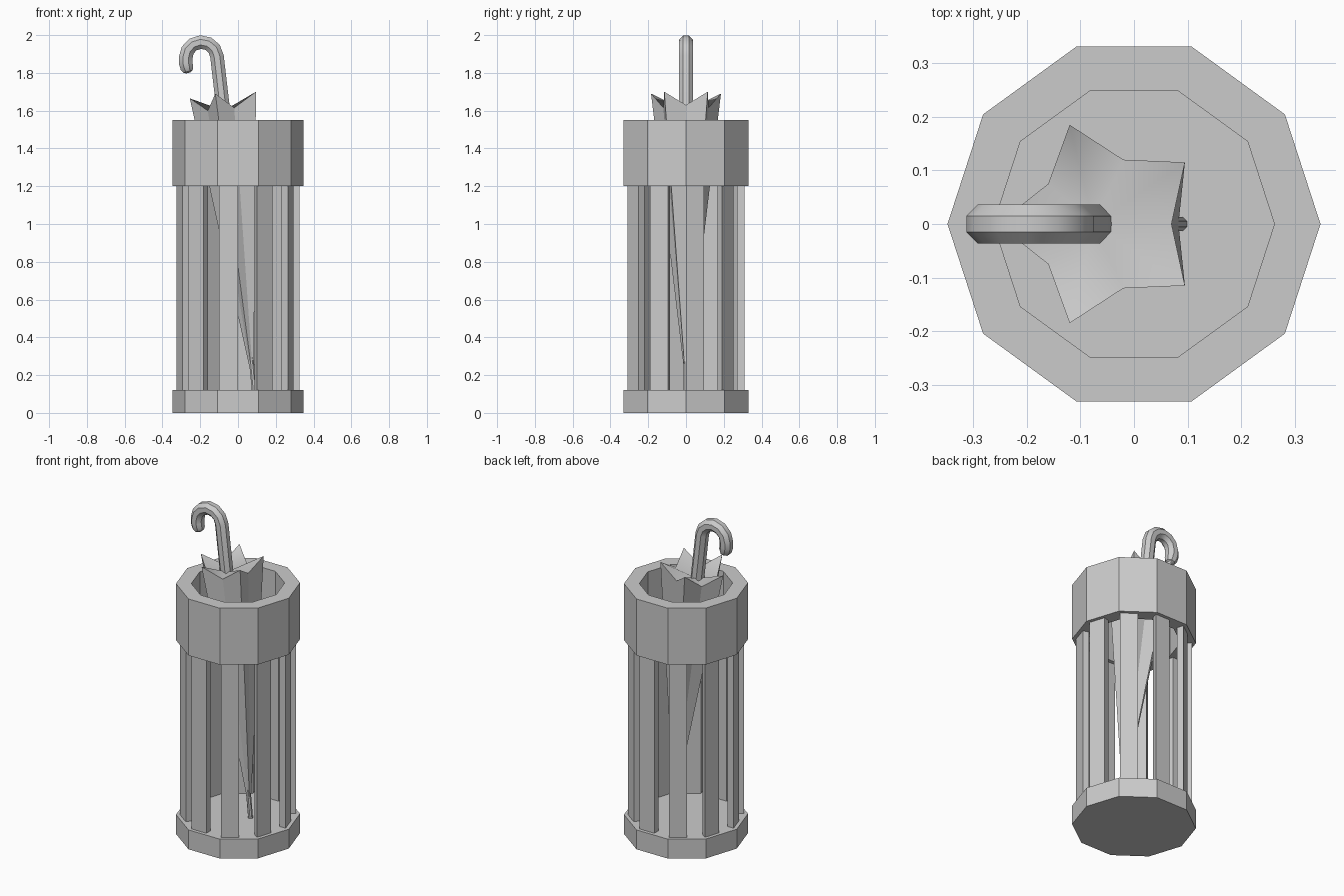
import bpy, bmesh
from math import sin, cos, pi, radians
from mathutils import Vector

cube = bpy.data.objects.get("Cube")
if cube:
    bpy.data.objects.remove(cube)

grey = bpy.data.materials.new("plain_grey")
grey.use_nodes = True
grey.diffuse_color = (0.6, 0.6, 0.6, 1)
grey.node_tree.nodes["Principled BSDF"].inputs["Base Color"].default_value = (0.6, 0.6, 0.6, 1)


def finish(name, bm, smooth=False):
    bmesh.ops.recalc_face_normals(bm, faces=bm.faces)
    mesh = bpy.data.meshes.new(name)
    bm.to_mesh(mesh)
    bm.free()
    mesh.materials.append(grey)
    obj = bpy.data.objects.new(name, mesh)
    bpy.context.collection.objects.link(obj)
    if smooth:
        bpy.ops.object.select_all(action='DESELECT')
        obj.select_set(True)
        bpy.context.view_layer.objects.active = obj
        bpy.ops.object.shade_smooth_by_angle(angle=radians(35))
    return obj


def loft(name, rings, loop=False, smooth=False):
    """Skin a list of point rings; cap the ends, or join last to first."""
    bm = bmesh.new()
    rows = [[bm.verts.new(p) for p in ring] for ring in rings]
    n = len(rows[0])
    pairs = list(zip(rows, rows[1:]))
    if loop:
        pairs.append((rows[-1], rows[0]))
    for a, b in pairs:
        for i in range(n):
            j = (i + 1) % n
            bm.faces.new((a[i], a[j], b[j], b[i]))
    if not loop:
        bm.faces.new(rows[0])
        bm.faces.new(rows[-1])
    return finish(name, bm, smooth)


def polar(r, deg, z):
    return Vector((r * cos(radians(deg)), r * sin(radians(deg)), z))


def decagon(r, z):
    return [polar(r, 36 * i, z) for i in range(10)]


# Stand: solid base and open collar
BASE, LOW, TOP, OUT, HOLE = 0.12, 1.2, 1.55, 0.348, 0.262
loft("base", [decagon(OUT, 0), decagon(OUT, BASE)])
loft("collar", [decagon(OUT, LOW), decagon(OUT, TOP),
                decagon(HOLE, TOP), decagon(HOLE, LOW)], loop=True)

# Slats: each covers half of one side of the decagon
for i in range(10):
    def section(z):
        pts = []
        for r in (0.326, 0.285):
            corner, after = polar(r, 36 * i, z), polar(r, 36 * i + 36, z)
            pts.append((corner, (corner + after) / 2))
        return [pts[0][0], pts[0][1], pts[1][1], pts[1][0]]
    loft(f"slat_{i + 1}", [section(BASE), section(LOW)])

# Folded canopy: star-shaped rim with a shallow dish, tapering to a point
half = [(0.07, 0, 1.63), (0.095, 0.115, 1.70), (-0.02, 0.12, 1.615),
        (-0.12, 0.185, 1.69), (-0.16, 0.075, 1.60), (-0.255, 0, 1.665)]
rim = half + [(x, -y, z) for x, y, z in half[-2:0:-1]]
bm = bmesh.new()
ring = [bm.verts.new(p) for p in rim]
point = bm.verts.new((0.083, 0, 0.14))
middle = bm.verts.new((-0.075, 0, 1.6))
for a, b in zip(ring, ring[1:] + ring[:1]):
    bm.faces.new((a, b, point))
    dish = bm.faces.new((a, middle, b))
    dish.smooth = True
    bm.edges.get((a, b)).smooth = False
finish("canopy", bm)


def tube(name, path, radii, sides=8):
    """Sweep a round section along a path lying in the xz plane."""
    pts = [Vector((x, 0, z)) for x, z in path]
    rings = []
    for i, p in enumerate(pts):
        along = (pts[min(i + 1, len(pts) - 1)] - pts[max(i - 1, 0)]).normalized()
        across = Vector((along.z, 0, -along.x))
        turns = [2 * pi * (k + 0.5) / sides for k in range(sides)]
        rings.append([p + radii[i] * (across * cos(t) + Vector((0, sin(t), 0)))
                      for t in turns])
    return loft(name, rings, smooth=True)


# Ferrule at the bottom
tube("ferrule", [(0.086, 0.12), (0.066, 0.33)], [0.014, 0.014])

# Hooked handle: straight grip, arch and rounded end
arch = [(-0.194 + 0.083 * cos(a), 1.88 + 0.083 * sin(a))
        for a in (radians(6 + 29 * k) for k in range(7))]
path = [(-0.073, 1.56)] + arch + [(-0.277, 1.853), (-0.27, 1.825), (-0.265, 1.808), (-0.263, 1.8)]
tube("handle", path, [0.039] * (len(path) - 3) + [0.037, 0.028, 0.012])
